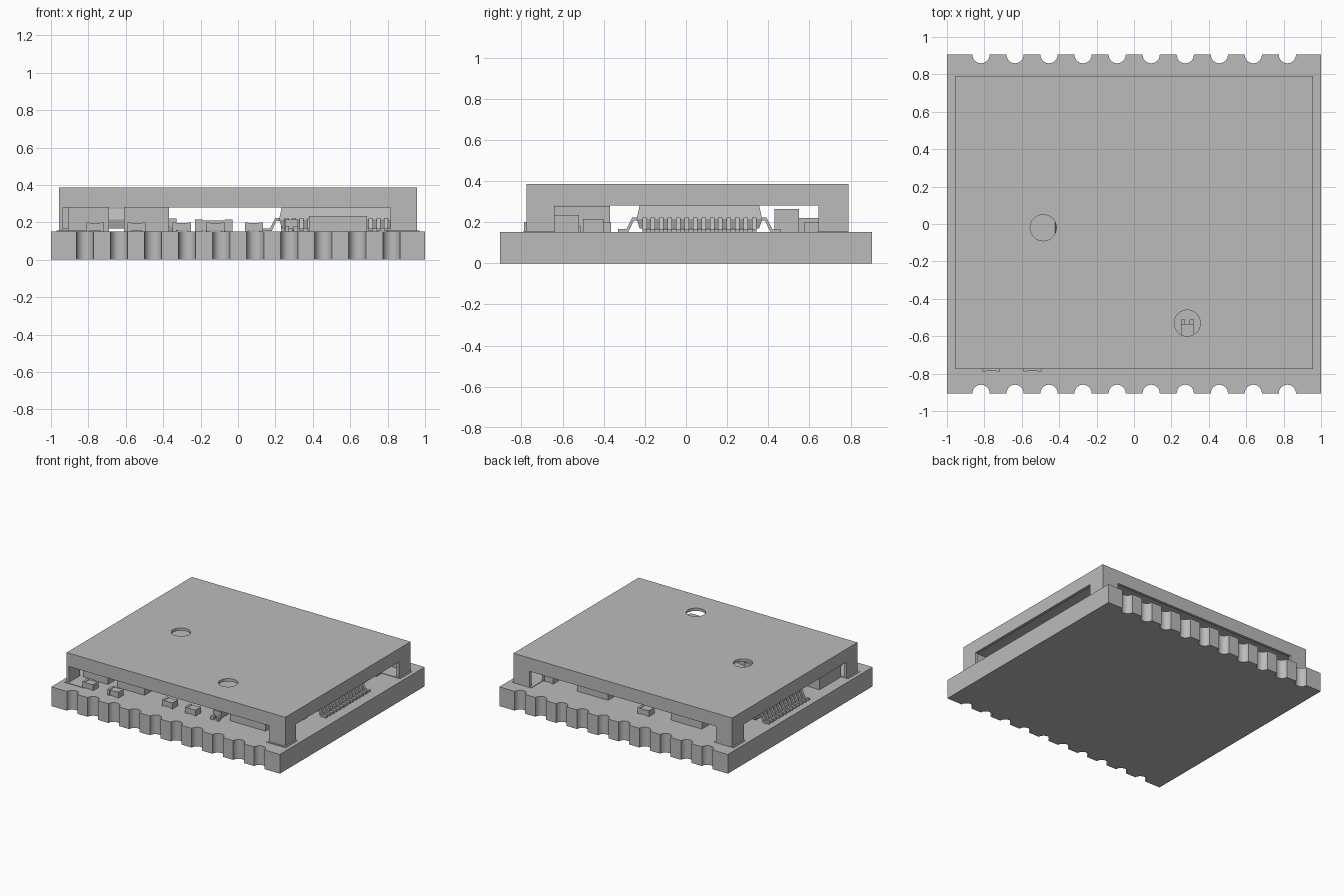
import bpy, bmesh
from math import pi, cos, sin
from mathutils import Matrix, Vector

cube = bpy.data.objects.get("Cube")
if cube:
    bpy.data.objects.remove(cube, do_unlink=True)

grey = bpy.data.materials.new("plain grey")
grey.use_nodes = True
grey.diffuse_color = (0.5, 0.5, 0.5, 1)
grey.node_tree.nodes["Principled BSDF"].inputs["Base Color"].default_value = (0.5, 0.5, 0.5, 1)

BOARD_TOP = 0.152


def finish(name, bm):
    bmesh.ops.recalc_face_normals(bm, faces=bm.faces[:])
    mesh = bpy.data.meshes.new(name)
    bm.to_mesh(mesh)
    bm.free()
    mesh.materials.append(grey)
    obj = bpy.data.objects.new(name, mesh)
    bpy.context.collection.objects.link(obj)
    return obj


def add_box(bm, x0, x1, y0, y1, z0, z1):
    size = Matrix.Diagonal((x1 - x0, y1 - y0, z1 - z0, 1))
    centre = Matrix.Translation(((x0 + x1) / 2, (y0 + y1) / 2, (z0 + z1) / 2))
    return bmesh.ops.create_cube(bm, size=1, matrix=centre @ size)["verts"]


def box(name, *bounds):
    bm = bmesh.new()
    add_box(bm, *bounds)
    return finish(name, bm)


def add_prism(bm, points, offset):
    """Extrude a closed outline of 3D points along an offset."""
    face = bm.faces.new([bm.verts.new(p) for p in points])
    out = bmesh.ops.extrude_face_region(bm, geom=[face])["geom"]
    bmesh.ops.translate(bm, vec=offset, verts=[v for v in out if isinstance(v, bmesh.types.BMVert)])


def smooth(obj):
    bpy.ops.object.select_all(action='DESELECT')
    obj.select_set(True)
    bpy.context.view_layer.objects.active = obj
    bpy.ops.object.shade_smooth_by_angle(angle=0.6)


def cut(obj, cutter):
    bpy.context.view_layer.objects.active = obj
    mod = obj.modifiers.new("cut", 'BOOLEAN')
    mod.operation = 'DIFFERENCE'
    mod.solver = 'EXACT'
    mod.object = cutter
    bpy.ops.object.modifier_apply(modifier=mod.name)
    bpy.data.objects.remove(cutter, do_unlink=True)


# Circuit board with half-round notches on the front and back edges
def notched_edge(side):
    pts = [(side * -1.0, side * 0.905, 0)]
    for i in range(10):
        cx = side * (-0.818 + 0.182 * i) if side > 0 else 0.82 - 0.182 * i
        for k in range(13):
            a = pi * k / 12
            pts.append((cx - side * 0.046 * cos(a), side * (0.905 - 0.046 * sin(a)), 0))
    pts.append((side * 1.0, side * 0.905, 0))
    return pts


bm = bmesh.new()
add_prism(bm, notched_edge(1) + notched_edge(-1), (0, 0, BOARD_TOP))
smooth(finish("circuit_board", bm))

# Shield can: hollow lid with a window in each wall and two round holes
WALL = 0.022
X, Y0, Y1, TOP = 0.957, -0.775, 0.79, 0.385
shield = box("shield_can", -X, X, Y0, Y1, BOARD_TOP, TOP)
cut(shield, box("inside_cutter", -X + WALL, X - WALL, Y0 + WALL, Y1 - WALL, 0, TOP - WALL))
for bounds in ((-X + WALL, 0.815, -1, -0.7), (-0.815, 0.815, 0.7, 1),
               (0.9, 1.1, -0.64, 0.645), (-1.1, -0.9, -0.64, 0.645)):
    cut(shield, box("window_cutter", *bounds, 0, 0.28))
for hx, hy in ((-0.485, -0.02), (0.285, -0.53)):
    bm = bmesh.new()
    bmesh.ops.create_cone(bm, cap_ends=True, segments=32, radius1=0.07, radius2=0.07,
                          depth=0.2, matrix=Matrix.Translation((hx, hy, TOP)))
    cut(shield, finish("hole_cutter", bm))
smooth(shield)

# Thin solder pads under the shield feet
for sx in (-1, 1):
    for sy in (-1, 1):
        xs = sorted((sx * 0.80, sx * 0.97))
        ys = sorted((sy * 0.64, sy * 0.79))
        box("foot_pad", *xs, *ys, BOARD_TOP - 0.002, BOARD_TOP + 0.004)


# Chips with tapered bodies and bent leads
LEAD = [(-0.02, 0.222), (0.022, 0.222), (0.05, 0.166), (0.09, 0.166),
        (0.09, 0.153), (0.04, 0.153), (0.014, 0.208), (-0.02, 0.208)]


def chip(name, x, y, half_x, half_y, top, sides, count, pitch):
    bm = bmesh.new()
    mid = 0.215
    for z_end in (0.168, top):
        verts = add_box(bm, x - half_x, x + half_x, y - half_y, y + half_y, min(mid, z_end), max(mid, z_end))
        for v in verts:
            if abs(v.co.z - z_end) < 0.001:
                v.co.x = x + (v.co.x - x) * 0.95
                v.co.y = y + (v.co.y - y) * 0.95
    finish(name + "_body", bm)
    bm = bmesh.new()
    for side in sides:
        reach = half_x if side % 2 == 0 else half_y
        turn = Matrix.Translation((x, y, 0)) @ Matrix.Rotation(side * pi / 2, 4, 'Z')
        for i in range(count):
            t = (i - (count - 1) / 2) * pitch - 0.011
            pts = [turn @ Vector((reach + d, t, z)) for d, z in LEAD]
            add_prism(bm, pts, turn.to_3x3() @ Vector((0, 0.022, 0)))
    finish(name + "_leads", bm)


chip("main_chip", 0.525, 0.065, 0.305, 0.305, 0.285, range(4), 14, 0.041)
chip("second_chip", -0.635, 0.065, 0.225, 0.29, 0.275, (0, 2), 13, 0.041)


# Small parts: a body between two slightly larger end caps
def small_part(name, x, y, w, d, top):
    bm = bmesh.new()
    add_box(bm, x - w * 0.3, x + w * 0.3, y - d * 0.47, y + d * 0.47, 0.155, top - 0.004)
    for s in (-1, 1):
        xs = sorted((x + s * w * 0.3, x + s * w * 0.5))
        add_box(bm, *xs, y - d / 2, y + d / 2, BOARD_TOP, top)
    finish(name, bm)


for x, y in ((-0.763, -0.755), (-0.543, -0.755), (-0.12, -0.68), (0.085, -0.685)):
    small_part("front_resistor", x, y, 0.095, 0.065, 0.2)
for x, y in ((0.76, 0.61), (-0.12, 0.67), (-0.3, -0.4)):
    small_part("small_capacitor", x, y, 0.1, 0.07, 0.2)
small_part("wide_resistor", -0.13, -0.45, 0.2, 0.1, 0.215)

# Larger block components
for name, *bounds in (("left_inductor", -0.91, -0.69, -0.64, -0.37, BOARD_TOP, 0.278),
                      ("middle_inductor", -0.61, -0.37, -0.64, -0.37, BOARD_TOP, 0.278),
                      ("front_crystal", 0.38, 0.69, -0.64, -0.52, BOARD_TOP, 0.235),
                      ("back_inductor", 0.23, 0.5, 0.5, 0.645, BOARD_TOP, 0.22),
                      ("back_block", -0.6, -0.33, 0.56, 0.66, BOARD_TOP, 0.22),
                      ("corner_block", 0.6, 0.75, 0.43, 0.55, BOARD_TOP, 0.265)):
    box(name, *bounds)

# Small transistor under the second hole
box("transistor_body", 0.25, 0.32, -0.67, -0.535, 0.165, 0.215)
for x in (0.262, 0.308):
    for y in (-0.685, -0.525):
        box("transistor_leg", x - 0.012, x + 0.012, y - 0.015, y + 0.015, BOARD_TOP, 0.18)
